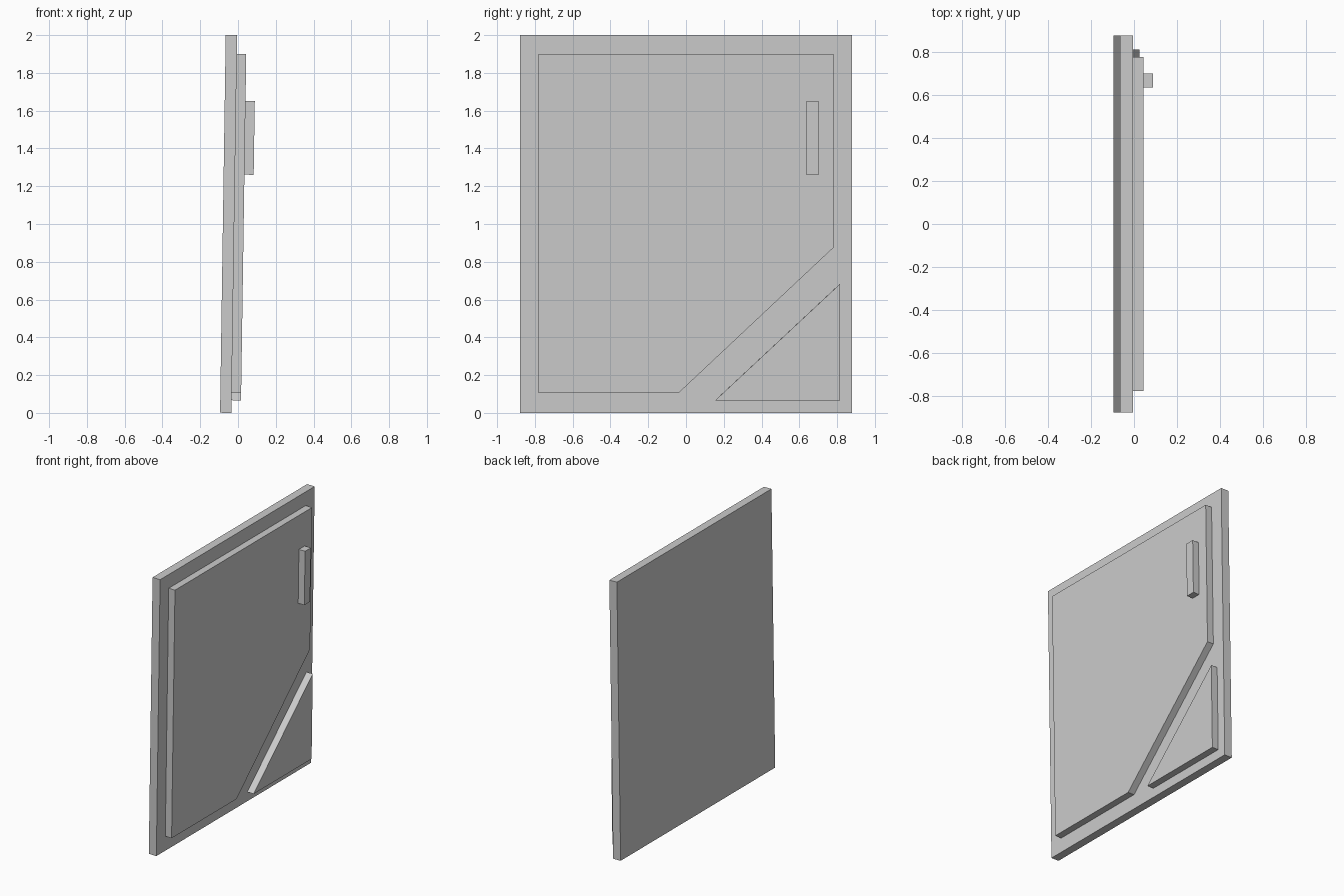
import bpy
import bmesh

cube = bpy.data.objects.get("Cube")
if cube:
    bpy.data.objects.remove(cube, do_unlink=True)

grey = bpy.data.materials.new("plain_grey")
grey.use_nodes = True
COLOUR = (0.6, 0.6, 0.6, 1)
grey.diffuse_color = COLOUR
grey.node_tree.nodes["Principled BSDF"].inputs["Base Color"].default_value = COLOUR

TILT = 0.015      # slight lean of the whole door towards +x


def plate(name, outline, x0, x1):
    """Extrude a (y, z) outline from depth x0 to x1 and lean it."""
    bm = bmesh.new()
    face = bm.faces.new([bm.verts.new((x0, y, z)) for y, z in outline])
    top = bmesh.ops.extrude_face_region(bm, geom=[face])
    verts = [g for g in top["geom"] if isinstance(g, bmesh.types.BMVert)]
    bmesh.ops.translate(bm, verts=verts, vec=(x1 - x0, 0, 0))
    bmesh.ops.recalc_face_normals(bm, faces=bm.faces)
    mesh = bpy.data.meshes.new(name)
    bm.to_mesh(mesh)
    bm.free()
    mesh.materials.append(grey)
    obj = bpy.data.objects.new(name, mesh)
    obj.location.x = -0.035
    obj.rotation_euler.y = TILT
    bpy.context.collection.objects.link(obj)
    return obj


def rect(y0, y1, z0, z1):
    return [(y0, z0), (y1, z0), (y1, z1), (y0, z1)]


# Backing slab
plate("door_slab", rect(-0.88, 0.88, 0, 2), -0.06, 0)

# Raised panel with one corner cut off
plate("raised_panel", [(-0.78, 0.105), (-0.04, 0.105), (0.78, 0.875),
                       (0.78, 1.9), (-0.78, 1.9)], 0, 0.05)

# Triangular panel in the cut corner
plate("corner_panel", [(0.155, 0.067), (0.815, 0.067), (0.815, 0.683)], 0, 0.05)

# Handle standing on the raised panel
plate("handle", rect(0.637, 0.702, 1.262, 1.652), 0.05, 0.099)
